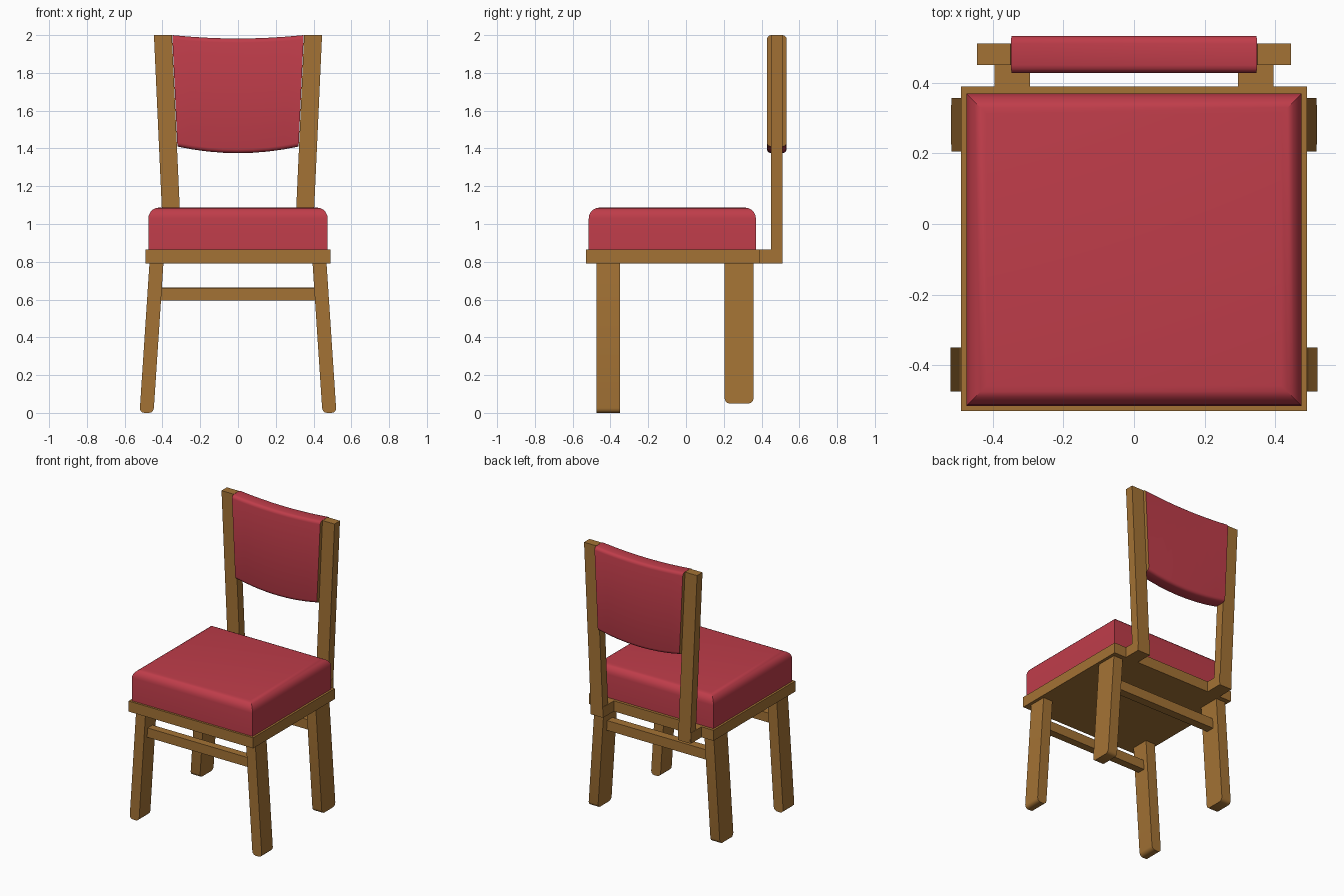
import bpy, bmesh, math

if "Cube" in bpy.data.objects:
    bpy.data.objects.remove(bpy.data.objects["Cube"])


def material(name, rgb):
    m = bpy.data.materials.new(name)
    m.diffuse_color = (*rgb, 1)
    m.use_nodes = True
    m.node_tree.nodes["Principled BSDF"].inputs["Base Color"].default_value = m.diffuse_color
    return m


WOOD = material("brown wood", (0.37, 0.17, 0.035))
RED = material("red upholstery", (0.52, 0.046, 0.068))


def loft(name, rings, mats, smooth=False):
    """Skin a list of equal-length closed rings and cap both ends."""
    bm = bmesh.new()
    rows = [[bm.verts.new(p) for p in ring] for ring in rings]
    n = len(rows[0])
    for a, b in zip(rows, rows[1:]):
        for i in range(n):
            j = (i + 1) % n
            bm.faces.new((a[i], a[j], b[j], b[i]))
    caps = [bm.faces.new(rows[0]), bm.faces.new(rows[-1])]
    for f in caps:
        f.material_index = len(mats) - 1
    bmesh.ops.recalc_face_normals(bm, faces=bm.faces)
    me = bpy.data.meshes.new(name)
    bm.to_mesh(me)
    bm.free()
    for m in mats:
        me.materials.append(m)
    ob = bpy.data.objects.new(name, me)
    bpy.context.collection.objects.link(ob)
    if smooth:
        bpy.ops.object.select_all(action='DESELECT')
        ob.select_set(True)
        bpy.context.view_layer.objects.active = ob
        bpy.ops.object.shade_smooth_by_angle(angle=math.radians(35))
    return ob


def rect(x0, x1, y0, y1, z):
    return [(x0, y0, z), (x1, y0, z), (x1, y1, z), (x0, y1, z)]


def bar(name, x0, x1, y0, y1, z0, z1):
    return loft(name, [rect(x0, x1, y0, y1, z0), rect(x0, x1, y0, y1, z1)], [WOOD])


def arc(r, steps):
    """Inset and height pairs of a rounded edge, from the flat end to the side."""
    angles = [math.pi / 2 * i / steps for i in range(steps + 1)]
    return [(r - r * math.sin(a), r - r * math.cos(a)) for a in angles]


def leg(name, side, y0, y1, z0, round_x):
    """Splayed leg whose foot is rounded across x or across y."""
    z1, splay = 0.80, 0.066
    rings = []
    for inset, h in arc(0.025, 3) + [(0, z1 - z0)]:
        z = z0 + h
        shift = splay * z
        ix, iy = (inset, 0) if round_x else (0, inset)
        rings.append(rect(side * (0.447 + ix - shift), side * (0.521 - ix - shift),
                          y0 + iy, y1 - iy, z))
    loft(name, rings, [WOOD], True)


# Seat board
bar("seat_frame", -0.49, 0.49, -0.53, 0.39, 0.79, 0.865)

# Seat cushion with mitred, rounded top edges
prof = [(0, 0.865)] + [(i, 1.087 - h) for i, h in reversed(arc(0.058, 5))]
loft("seat_cushion", [rect(-0.475 + i, 0.475 - i, -0.515 + i, 0.37 - i, z) for i, z in prof],
     [RED], True)

# Legs, rear brackets and leaning back posts
for side, label in ((-1, "left"), (1, "right")):
    leg("front_leg_" + label, side, -0.475, -0.35, 0.0, True)
    leg("rear_leg_" + label, side, 0.205, 0.357, 0.05, False)
    xs = sorted((side * 0.295, side * 0.395))
    bar("back_bracket_" + label, xs[0], xs[1], 0.385, 0.51, 0.79, 0.865)
    loft("back_post_" + label,
         [rect(side * 0.295, side * 0.39, 0.45, 0.511, 0.79),
          rect(side * 0.35, side * 0.445, 0.45, 0.511, 2.0)], [WOOD])

# Cross rails between the legs
bar("front_rail", -0.41, 0.41, -0.44, -0.385, 0.595, 0.662)
bar("rear_rail", -0.41, 0.41, 0.25, 0.31, 0.595, 0.665)

# Curved backrest pad with wooden ends
cols = []
for k in range(9):
    t = k / 4 - 1
    bow = 1 - t * t
    top, bottom = 2.0 - 0.018 * bow, 1.41 - 0.035 * bow
    edge = arc(0.022, 3)
    yz = [(0.428 + i, bottom + h) for i, h in edge]
    yz += [(0.428 + i, top - h) for i, h in reversed(edge)]
    yz += [(0.533 - i, top - h) for i, h in edge]
    yz += [(0.533 - i, bottom + h) for i, h in reversed(edge)]
    cols.append([(t * (0.348 - 0.046 * (2.0 - z)), y, z) for y, z in yz])
loft("backrest_pad", cols, [RED, WOOD], True)
